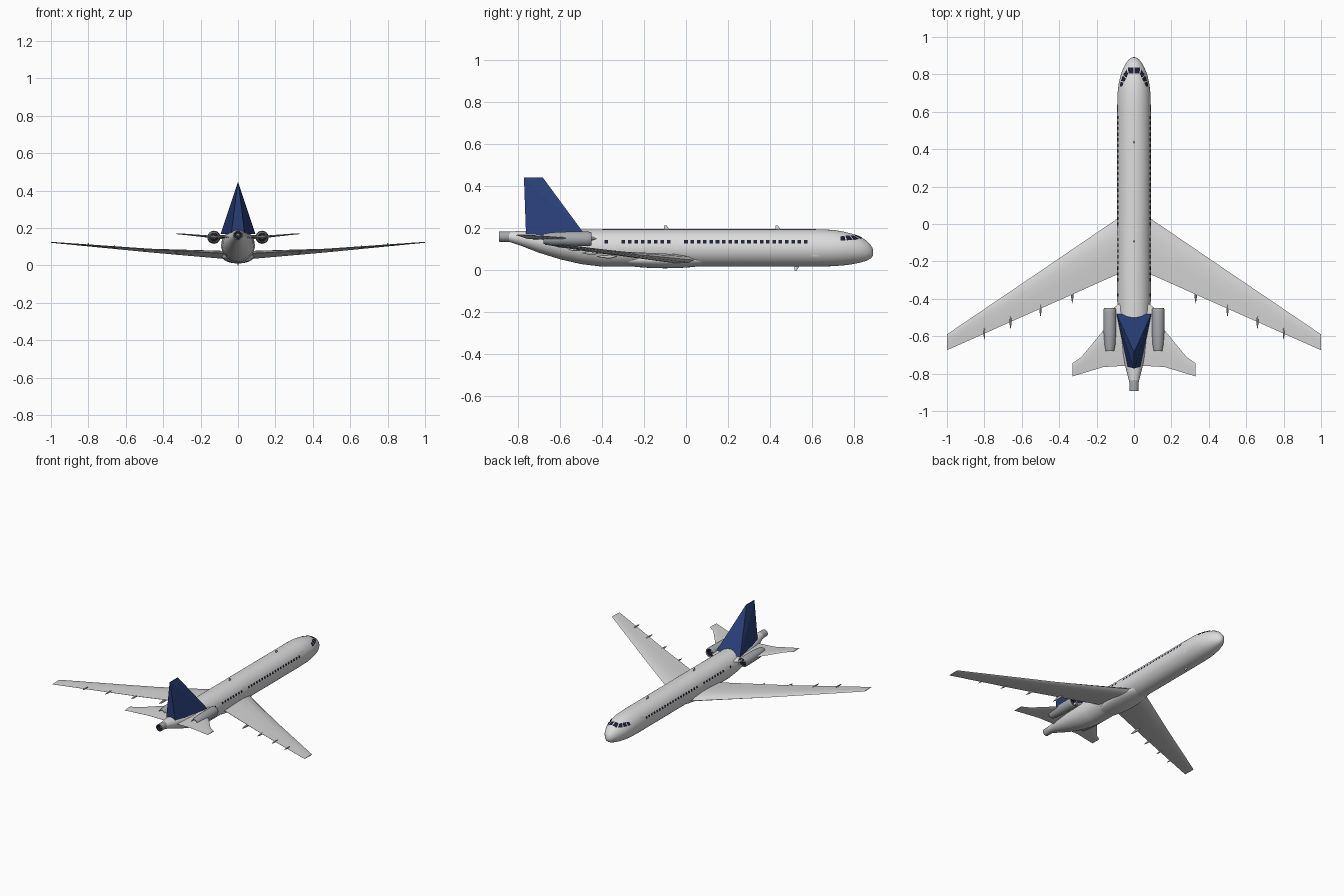
import bpy, bmesh, math

cube = bpy.data.objects.get("Cube")
if cube:
    bpy.data.objects.remove(cube)


def material(name, rgb):
    m = bpy.data.materials.new(name)
    m.use_nodes = True
    m.diffuse_color = (*rgb, 1)
    m.node_tree.nodes["Principled BSDF"].inputs["Base Color"].default_value = (*rgb, 1)
    return m


WHITE = material("body white", (0.72, 0.72, 0.72))
WING = material("wing light grey", (0.66, 0.66, 0.66))
METAL = material("engine grey", (0.38, 0.39, 0.41))
BLUE = material("fin blue", (0.022, 0.05, 0.19))
GLASS = material("window dark", (0.012, 0.013, 0.03))


def finish(name, bm, mats, smooth=None, recalc=True):
    if recalc:
        bmesh.ops.recalc_face_normals(bm, faces=bm.faces)
    mesh = bpy.data.meshes.new(name)
    bm.to_mesh(mesh)
    bm.free()
    for m in mats:
        mesh.materials.append(m)
    ob = bpy.data.objects.new(name, mesh)
    bpy.context.collection.objects.link(ob)
    if smooth:
        bpy.ops.object.select_all(action='DESELECT')
        ob.select_set(True)
        bpy.context.view_layer.objects.active = ob
        bpy.ops.object.shade_smooth_by_angle(angle=math.radians(smooth))
    return ob


def loft(bm, rings, cap=True):
    """Skin closed rings of points; returns the side faces of each band."""
    vs = [[bm.verts.new(p) for p in r] for r in rings]
    n = len(vs[0])
    bands = [[bm.faces.new((a[i], a[(i + 1) % n], b[(i + 1) % n], b[i])) for i in range(n)]
             for a, b in zip(vs, vs[1:])]
    if cap:
        bm.faces.new(vs[0])
        bm.faces.new(vs[-1])
    return bands


# Fuselage stations: y, bottom z, top z, half width
STATIONS = [
    (-0.845, 0.137, 0.185, 0.025), (-0.78, 0.115, 0.188, 0.042), (-0.70, 0.084, 0.19, 0.06),
    (-0.60, 0.053, 0.193, 0.077), (-0.50, 0.03, 0.195, 0.087), (-0.40, 0.018, 0.196, 0.09),
    (0.62, 0.018, 0.196, 0.09), (0.70, 0.02, 0.193, 0.088), (0.75, 0.024, 0.185, 0.082),
    (0.79, 0.029, 0.175, 0.073), (0.83, 0.037, 0.16, 0.059), (0.86, 0.046, 0.142, 0.043),
    (0.88, 0.057, 0.121, 0.027), (0.889, 0.067, 0.105, 0.014), (0.892, 0.08, 0.09, 0.003)]


def section(y):
    for a, b in zip(STATIONS, STATIONS[1:]):
        if y <= b[0]:
            t = (y - a[0]) / (b[0] - a[0])
            lo, hi, rx = (a[k] + t * (b[k] - a[k]) for k in (1, 2, 3))
            return (lo + hi) / 2, (hi - lo) / 2, rx


def skin(y, ang, side=1, off=0.0):
    zc, rz, rx = section(y)
    return (side * (rx + off) * math.cos(ang), y, zc + (rz + off) * math.sin(ang))


bm = bmesh.new()
loft(bm, [[skin(st[0], math.tau * i / 40) for i in range(40)] for st in STATIONS])
finish("fuselage", bm, [WHITE], 40)


# Plates that follow the fuselage skin, corners given as (y, angle)
def patch(bm, corners, side, off=0.0018, n=3):
    (a, b, c, d) = corners
    grid = []
    for i in range(n + 1):
        row = []
        for j in range(n + 1):
            u, v = i / n, j / n
            y, g = ((1 - v) * ((1 - u) * a[k] + u * b[k]) + v * ((1 - u) * d[k] + u * c[k])
                    for k in (0, 1))
            row.append(bm.verts.new(skin(y, g, side, off)))
        grid.append(row)
    for i in range(n):
        for j in range(n):
            f = bm.faces.new((grid[i][j], grid[i + 1][j], grid[i + 1][j + 1], grid[i][j + 1]))
            f.normal_update()
            if f.normal.x * side < 0:
                f.normal_flip()


def side_plate(bm, y, w, z0, z1, side, off=0.0018):
    zc, rz, _ = section(y)
    lo, hi = (math.asin((z - zc) / rz) for z in (z0, z1))
    patch(bm, [(y - w, lo), (y + w, lo), (y + w, hi), (y - w, hi)], side, off)


COCKPIT = [[(0.836, 56), (0.836, 87), (0.804, 87), (0.804, 66)],
           [(0.826, 52), (0.802, 63), (0.782, 58), (0.80, 36)],
           [(0.795, 36), (0.778, 56), (0.76, 50), (0.766, 30)],
           [(0.76, 29), (0.755, 48), (0.735, 42), (0.735, 27)]]
cabin, cockpit, doors = bmesh.new(), bmesh.new(), bmesh.new()
window_ys = [-0.38] + [-0.298 + 0.0308 * i for i in range(8)] + [0.0 + 0.03 * i for i in range(20)]
for s in (1, -1):
    for y in window_ys:
        side_plate(cabin, y, 0.0085, 0.128, 0.143, s)
    for pane in COCKPIT:
        patch(cockpit, [(y, math.radians(g)) for y, g in pane], s)
    side_plate(doors, 0.615, 0.018, 0.066, 0.155, s, 0.001)
    side_plate(doors, -0.047, 0.013, 0.10, 0.152, s, 0.001)
    side_plate(doors, -0.345, 0.013, 0.10, 0.152, s, 0.001)
finish("cabin_windows", cabin, [GLASS], recalc=False)
finish("cockpit_windows", cockpit, [GLASS], recalc=False)
finish("doors", doors, [WHITE], 40, recalc=False)

# Belly fairing between the wing roots
bm = bmesh.new()
bmesh.ops.create_uvsphere(bm, u_segments=24, v_segments=16, radius=1)
for v in bm.verts:
    v.co = (v.co.x * 0.088, v.co.y * 0.25 - 0.1, v.co.z * 0.04 + 0.05)
finish("belly_fairing", bm, [WHITE], 60)

# Aerofoil outline: chord fraction, thickness fraction
AEROFOIL = [(0, 0), (0.08, 0.35), (0.3, 0.55), (0.6, 0.4), (1, 0.03),
            (1, -0.03), (0.6, -0.3), (0.3, -0.45), (0.08, -0.3)]


def surface(name, sections, side, mat):
    """Lifting surface from sections: x, leading y, trailing y, leading z, trailing z, thickness."""
    bm = bmesh.new()
    loft(bm, [[(side * x, yl + c * (yt - yl), zl + c * (zt - zl) + t * th) for c, t in AEROFOIL]
              for x, yl, yt, zl, zt, th in sections])
    return finish(name, bm, [mat], 25)


def lathe(name, profile, x, z, mats, dark, n=24, squash=1.0):
    """Turned body along y; bands listed in dark take the second material."""
    bm = bmesh.new()
    bands = loft(bm, [[(x + r * math.cos(math.tau * i / n), y, z + squash * r * math.sin(math.tau * i / n))
                       for i in range(n)] for y, r in profile])
    for k in dark:
        for f in bands[k]:
            f.material_index = 1
    return finish(name, bm, mats, 35)


ENGINE = [(-0.635, 0.002), (-0.69, 0.002), (-0.66, 0.011), (-0.655, 0.02), (-0.68, 0.021), (-0.68, 0.024),
          (-0.64, 0.031), (-0.58, 0.034), (-0.47, 0.035), (-0.455, 0.033), (-0.45, 0.030),
          (-0.457, 0.027), (-0.48, 0.026), (-0.482, 0.011), (-0.465, 0.002)]
for s, tag in ((1, "left"), (-1, "right")):
    surface(tag + "_wing", [(0.04, 0.06, -0.248, 0.05, 0.062, 0.045),
                            (0.09, 0.028, -0.27, 0.05, 0.066, 0.042),
                            (0.47, -0.231, -0.439, 0.075, 0.085, 0.02),
                            (1.0, -0.59, -0.675, 0.123, 0.123, 0.005)], s, WING)
    surface(tag + "_tailplane", [(0.0, -0.5, -0.755, 0.148, 0.148, 0.014),
                                 (0.165, -0.57, -0.765, 0.154, 0.154, 0.012),
                                 (0.28, -0.71, -0.80, 0.165, 0.165, 0.007),
                                 (0.33, -0.745, -0.815, 0.169, 0.169, 0.005)], s, WING)
    surface(tag + "_engine_pylon", [(0.06, -0.41, -0.66, 0.15, 0.15, 0.024),
                                    (0.11, -0.45, -0.65, 0.15, 0.15, 0.02)], s, WHITE)
    lathe(tag + "_engine", ENGINE, s * 0.129, 0.15, [METAL, GLASS], (2, 3, 11, 12))
    # Flap track fairings under the trailing edge
    for i, x in enumerate((0.33, 0.5, 0.66, 0.8)):
        ye = -0.272 - 0.445 * (x - 0.09)
        k = 1 - 0.12 * i
        lathe(f"{tag}_flap_fairing_{i + 1}",
              [(ye + 0.05 * k, 0.001), (ye + 0.02 * k, 0.007 * k), (ye - 0.015 * k, 0.006 * k),
               (ye - 0.045 * k, 0.001)], s * x, 0.066 + 0.1 * (x - 0.33), [WING], (), 8, 1.3)

# Centre engine exhaust
lathe("tail_exhaust", [(-0.80, 0.02), (-0.84, 0.0255), (-0.892, 0.0245), (-0.892, 0.02),
                       (-0.865, 0.019), (-0.862, 0.01), (-0.885, 0.002)],
      0, 0.161, [METAL, GLASS], (3, 4))

# Wedge-shaped fin
bm = bmesh.new()
for s in (1, -1):
    for p in ((0.093, -0.48, 0.168), (0.036, -0.762, 0.165), (0.002, -0.682, 0.442), (0.002, -0.772, 0.442)):
        bm.verts.new((s * p[0], p[1], p[2]))
bmesh.ops.convex_hull(bm, input=bm.verts)
finish("tail_fin", bm, [BLUE])

# Blade antennas
for name, y, z0, z1 in (("front_antenna", 0.44, 0.19, 0.214), ("rear_antenna", -0.09, 0.19, 0.214),
                        ("belly_antenna", 0.53, 0.025, 0.0)):
    bm = bmesh.new()
    loft(bm, [[(x, y + dy * k - back, z) for x, dy in ((0.002, 0), (0, 0.014), (-0.002, 0), (0, -0.014))]
              for z, k, back in ((z0, 1, 0), (z1, 0.4, 0.008))])
    finish(name, bm, [WHITE])
